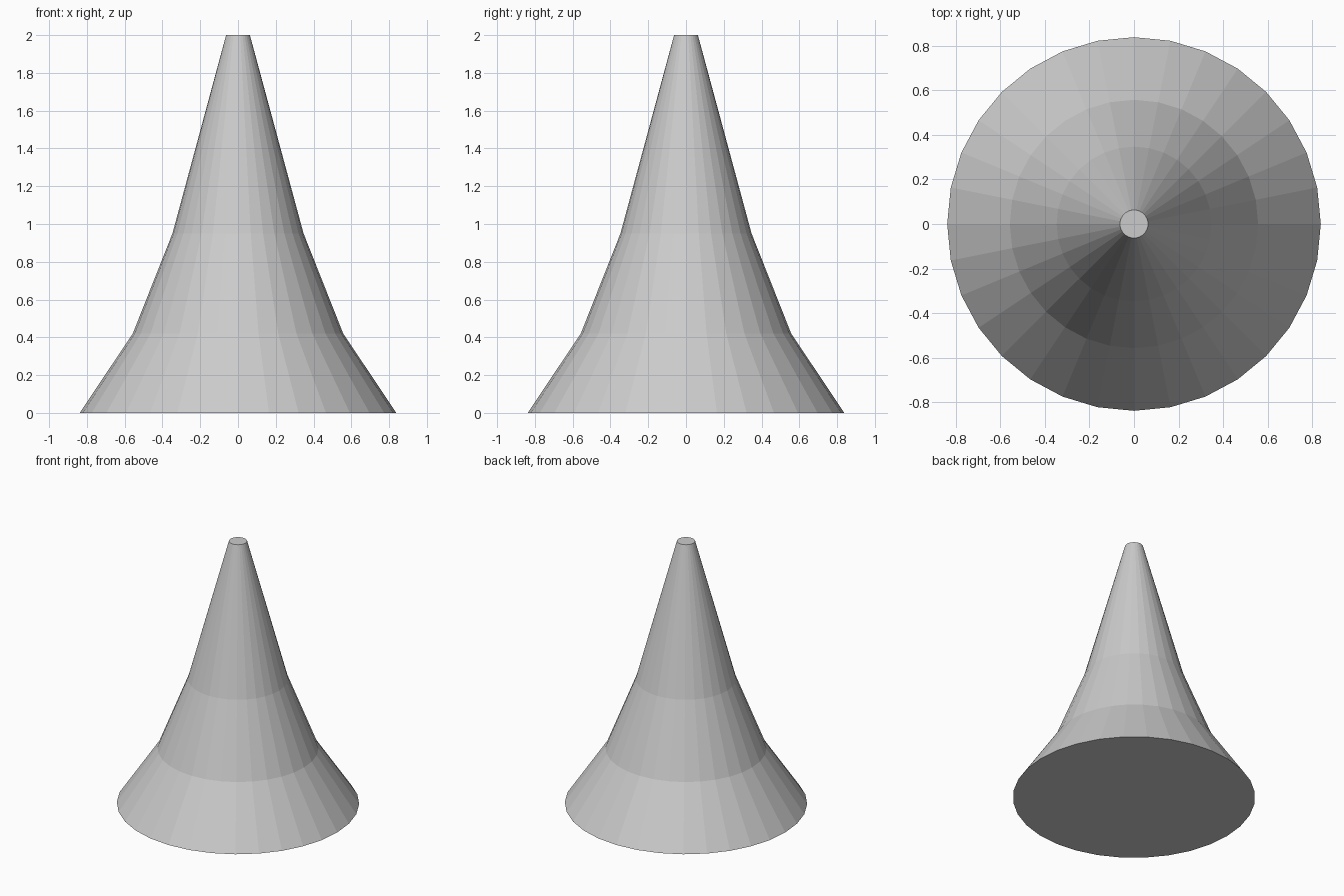
import bpy, bmesh
from math import cos, sin, tau

if "Cube" in bpy.data.objects:
    bpy.data.objects.remove(bpy.data.objects["Cube"])

SIDES = 32
# Outer profile from base to tip: (radius, height)
PROFILE = [(0.838, 0.0), (0.557, 0.42), (0.347, 0.95), (0.063, 2.0)]

# Flared cone: rings of the profile joined by flat facets
bm = bmesh.new()
rings = [[bm.verts.new((r * cos(tau * i / SIDES), r * sin(tau * i / SIDES), z))
          for i in range(SIDES)] for r, z in PROFILE]
for low, high in zip(rings, rings[1:]):
    for i in range(SIDES):
        j = (i + 1) % SIDES
        bm.faces.new((low[i], low[j], high[j], high[i]))

# Closed base and tip
bm.faces.new(rings[0][::-1])
bm.faces.new(rings[-1])

mesh = bpy.data.meshes.new("flared_cone")
bm.to_mesh(mesh)
bm.free()
bpy.context.collection.objects.link(bpy.data.objects.new("flared_cone", mesh))
